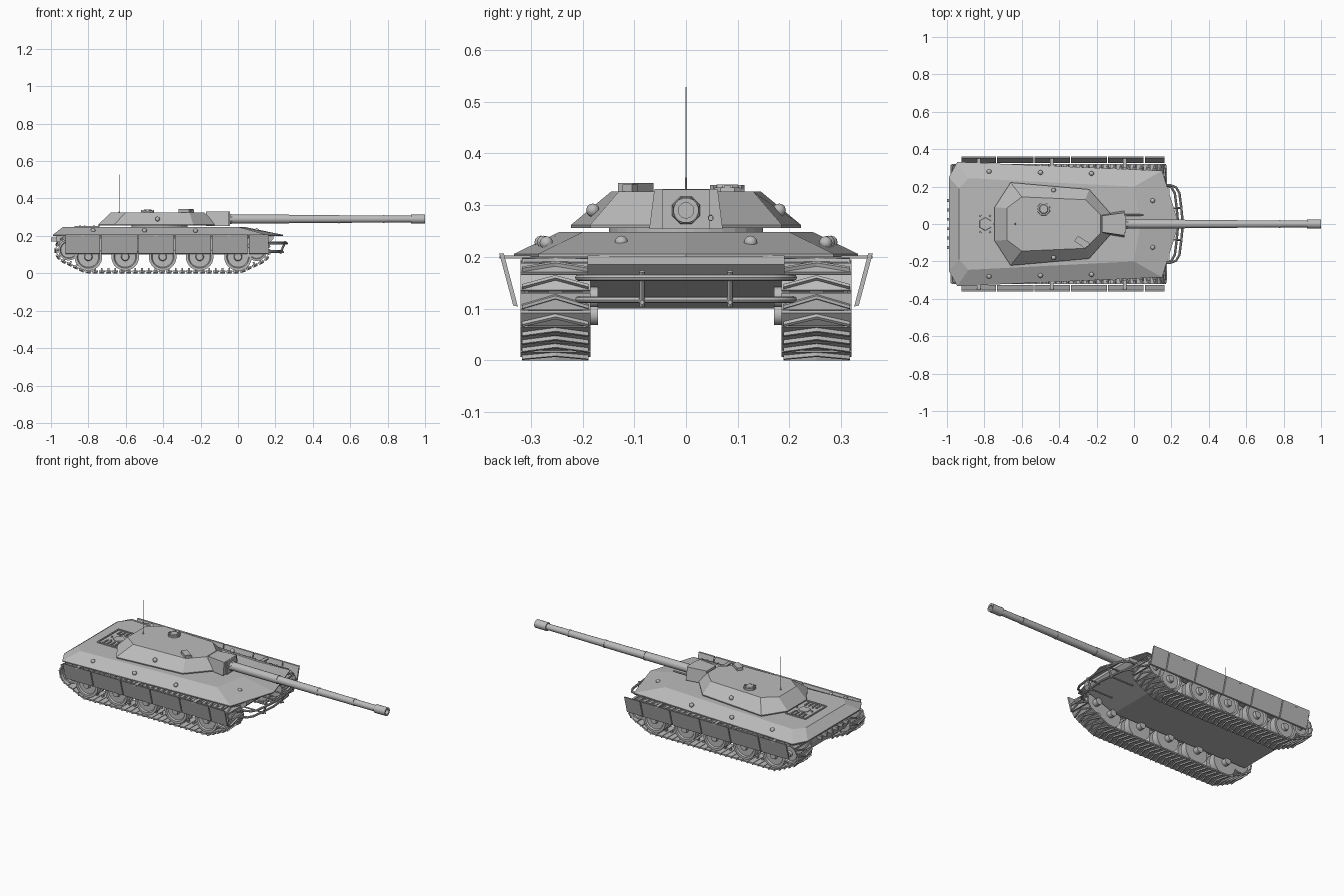
import bpy, bmesh, math
from mathutils import Vector, Matrix, geometry

if "Cube" in bpy.data.objects:
    bpy.data.objects.remove(bpy.data.objects["Cube"])

GREY = bpy.data.materials.new("armour grey")
GREY.diffuse_color = (0.5, 0.5, 0.5, 1)
GREY.use_nodes = True
GREY.node_tree.nodes["Principled BSDF"].inputs["Base Color"].default_value = GREY.diffuse_color


def finish(name, bm, smooth=False):
    bmesh.ops.recalc_face_normals(bm, faces=bm.faces)
    me = bpy.data.meshes.new(name)
    bm.to_mesh(me)
    bm.free()
    me.materials.append(GREY)
    ob = bpy.data.objects.new(name, me)
    bpy.context.collection.objects.link(ob)
    if smooth:
        bpy.ops.object.select_all(action='DESELECT')
        ob.select_set(True)
        bpy.context.view_layer.objects.active = ob
        bpy.ops.object.shade_smooth_by_angle(angle=math.radians(40))
    return ob


def loft(bm, rings):
    """Join equal-length rings of points and cap both ends."""
    vs = [[bm.verts.new(p) for p in r] for r in rings]
    n = len(vs[0])
    for a, b in zip(vs, vs[1:]):
        for i in range(n):
            bm.faces.new((a[i], a[(i + 1) % n], b[(i + 1) % n], b[i]))
    bm.faces.new(vs[0])
    bm.faces.new(vs[-1])


def box(bm, c, s, rot=None):
    m = Matrix.Translation(c) @ (rot or Matrix()) @ Matrix.Diagonal((*s, 1))
    bmesh.ops.create_cube(bm, size=1, matrix=m)


def plan(half, z):
    """Ring from a half outline on +y, mirrored; points on y=0 stay single."""
    pts = half + [(x, -y) for x, y in reversed(half) if y > 0]
    return [(x, y, z) for x, y in pts]


def turned(bm, profile, axis, origin, sides=24):
    """Loft of circles along an axis; profile holds (distance, radius)."""
    q = Vector(axis).to_track_quat('Z', 'Y')
    loft(bm, [[Vector(origin) + q @ Vector((r * math.cos(a), r * math.sin(a), d))
               for a in (2 * math.pi * (k + .5) / sides for k in range(sides))]
              for d, r in profile])


def tube(bm, pts, r, sides=8):
    pts = [Vector(p) for p in pts]
    rings = []
    for i, p in enumerate(pts):
        t = (pts[min(i + 1, len(pts) - 1)] - pts[max(i - 1, 0)]).normalized()
        u = t.orthogonal() if abs(t.z) > .9 else Vector((0, 0, 1))
        u = (u - t * u.dot(t)).normalized()
        w = t.cross(u)
        rings.append([p + r * (u * math.cos(2 * math.pi * k / sides) + w * math.sin(2 * math.pi * k / sides))
                      for k in range(sides)])
    loft(bm, rings)


# Upper hull with sloped sides and split front plate
edge = [(-.99, .25), (-.945, .332), (.15, .285), (.24, 0)]
deck = [(-.935, .19), (-.885, .245), (0, .2), (.035, 0)]
bm = bmesh.new()
loft(bm, [plan(edge, .2), plan(edge, .206), plan(deck, .248)])
finish("upper_hull", bm)

# Lower hull between the tracks
bm = bmesh.new()
prof = [(-.93, .1), (-.02, .1), (.17, .165), (.19, .185), (.19, .203), (-.97, .203), (-.97, .16)]
loft(bm, [[(x, y, z) for x, z in prof] for y in (-.19, .19)])
for i in range(6):
    box(bm, (-.98, -.125 + .05 * i, .18), (.04, .015, .02))
finish("lower_hull", bm)

# Turret
bm = bmesh.new()
base = [(-.745, .09), (-.66, .222), (-.24, .185), (-.12, .05)]
roof = [(-.68, .085), (-.6, .145), (-.26, .13), (-.18, .05)]
loft(bm, [plan(base, .256), plan(base, .262), plan(roof, .326)])
finish("turret", bm)
bm = bmesh.new()
turned(bm, [(0, .15), (.02, .15)], (0, 0, 1), (-.42, 0, .24), 32)
finish("turret_ring", bm)

# Gun mantlet, flared toward the front
bm = bmesh.new()
loft(bm, [[(x, -w, .254), (x, w, .254), (x, w * .86, .331), (x, -w * .86, .331)]
          for x, w in ((-.17, .052), (-.145, .055), (-.05, .071))])
box(bm, (-.048, 0, .292), (.012, .09, .076))
turned(bm, [(0, .03), (.02, .027)], (1, 0, 0), (-.05, 0, .29), 8)
finish("mantlet", bm)

# Stepped barrel with muzzle sleeve and bore
bm = bmesh.new()
turned(bm, [(-.05, .025), (.27, .024), (.27, .0225), (.54, .0215), (.54, .0205), (.78, .0195),
            (.78, .0185), (.925, .018), (.925, .0245), (1, .0245), (1, .015), (.94, .015)],
       (1, 0, 0), (0, 0, .29), 16)
for x, r in ((.27, .0255), (.54, .023), (.78, .021)):
    turned(bm, [(-.004, r), (.004, r)], (1, 0, 0), (x, 0, .29), 16)
finish("barrel", bm, True)
bm = bmesh.new()
turned(bm, [(0, .006), (.11, .005)], (1, 0, 0), (-.06, .048, .275), 8)
finish("side_gun", bm, True)

# Roof fittings
bm = bmesh.new()
turned(bm, [(0, .037), (.014, .035), (.014, .026), (.02, .022)], (0, 0, 1), (-.483, .08, .32), 8)
for k in range(6):
    a = k * math.pi / 3
    box(bm, (-.483 + .031 * math.cos(a), .08 + .031 * math.sin(a), .335), (.008, .012, .008),
        Matrix.Rotation(a, 4, 'Z'))
finish("commander_hatch", bm)
bm = bmesh.new()
turn = Matrix.Rotation(math.radians(-35), 4, 'Z')
box(bm, (-.28, -.097, .328), (.07, .035, .03), turn)
box(bm, (-.25, -.108, .333), (.02, .022, .014), turn)
finish("gun_sight", bm)
bm = bmesh.new()
turned(bm, [(0, .006), (.012, .0015), (.206, .001)], (0, 0, 1), (-.635, 0, .322), 6)
finish("antenna", bm)

# Round lamps on the sloped armour
bm = bmesh.new()
for s in (-1, 1):
    for x, y, z in ((-.775, .28, .228), (-.5, .275, .228), (-.227, .27, .227), (.1, .125, .228), (-.43, .18, .29)):
        bmesh.ops.create_uvsphere(bm, u_segments=10, v_segments=6, radius=.013,
                                  matrix=Matrix.Translation((x, s * y, z)))
finish("lamps", bm, True)

# Engine deck grille
bm = bmesh.new()
for s in (-1, 1):
    box(bm, (-.805, s * .1, .25), (.13, .008, .008))
    for i in range(4):
        box(bm, (-.84 + i * .025, s * .07, .25), (.008, .045, .008))
box(bm, (-.87, 0, .25), (.008, .2, .008))
turned(bm, [(0, .036), (.005, .034)], (0, 0, 1), (-.795, 0, .247), 6)
for k in range(6):
    a = k * math.pi / 3
    turned(bm, [(0, .006), (.008, .005)], (0, 0, 1),
           (-.795 + .05 * math.cos(a), .05 * math.sin(a), .247), 6)
finish("engine_grille", bm)

# Front guard rails and posts
bm = bmesh.new()
half = [(.1, .208), (.19, .208), (.222, .196), (.24, .165), (.25, .085), (.258, 0)]
for z, dx in ((.16, .003), (.117, -.022)):
    tube(bm, [(x + dx, y, z) for x, y in half] + [(x + dx, -y, z) for x, y in half[-2::-1]], .0065)
for y in (-.085, .085):
    tube(bm, [(.226, y, .105), (.254, y, .172)], .006)
    for z in (.112, .165):
        tube(bm, [(.08, y, z), (.245, y, z)], .0045)
finish("front_rails", bm, True)

# Side skirts, six tilted panels each side
bm = bmesh.new()
cuts = [-.925, -.735, -.535, -.34, -.142, .055, .165]
for s in (-1, 1):
    for a, b in zip(cuts, cuts[1:]):
        loft(bm, [[(x, s * .352, .206), (x, s * .361, .207), (x, s * .334, .106), (x, s * .325, .104)]
                  for x in (a + .003, b - .003)])
    for x in (-.83, -.44, -.05):
        box(bm, (x, s * .33, .2), (.02, .06, .006))
finish("side_skirts", bm)

# Road wheels, rear sprocket and front idler
wheels = [(-.8, .088, .074), (-.603, .088, .074), (-.403, .088, .074), (-.205, .088, .074), (0, .088, .074)]
ends = [(-.905, .125, .056), (.1, .122, .056)]
bm = bmesh.new()
for s in (-1, 1):
    for x, z, r in wheels + ends:
        turned(bm, [(.2, r * .8), (.2, r), (.24, r), (.24, r * .6), (.265, r * .6), (.265, r), (.305, r),
                    (.305, r * .82), (.297, r * .75), (.297, r * .3), (.312, r * .25)], (0, s, 0), (x, 0, z))
        turned(bm, [(.17, .02), (.21, .02)], (0, s, 0), (x, 0, z), 12)
finish("wheels", bm, True)

# Track path: hull around the wheel circles, resampled evenly
cloud = [Vector((x + (r + .003) * math.cos(a), z + (r + .003) * math.sin(a)))
         for x, z, r in [wheels[0], wheels[-1]] + [(x, z, .062) for x, z, r in ends]
         for a in (k * math.pi / 24 for k in range(48))]
loop = [cloud[i] for i in geometry.convex_hull_2d(cloud)]
area = sum(a.x * b.y - a.y * b.x for a, b in zip(loop, loop[1:] + loop[:1]))
if area < 0:
    loop.reverse()
lens = [(b - a).length for a, b in zip(loop, loop[1:] + loop[:1])]
COUNT = 68
pitch = sum(lens) / COUNT


def at(d):
    d %= sum(lens)
    for i, l in enumerate(lens):
        if d <= l:
            return loop[i].lerp(loop[(i + 1) % len(loop)], d / l)
        d -= l
    return loop[0]


# Track shoes: plate, chevron grouser and guide tooth
bm = bmesh.new()
for k in range(COUNT):
    p = at(k * pitch)
    t = (at(k * pitch + pitch / 2) - at(k * pitch - pitch / 2)).normalized()
    frame = Matrix(((t.x, 0, t.y, p.x), (0, 1, 0, 0), (t.y, 0, -t.x, p.y), (0, 0, 0, 1)))
    for s in (-1, 1):
        mid = s * .2525
        box(bm, frame @ Vector((0, mid, 0)), (pitch * .9, .135, .008), frame.to_3x3().to_4x4())
        box(bm, frame @ Vector((0, mid, -.009)), (.009, .014, .016), frame.to_3x3().to_4x4())
        for e in (-1, 1):
            loft(bm, [[frame @ Vector((tt + w, mid + e * yy, n))
                       for w, n in ((-.005, .003), (.005, .003), (.003, .011), (-.003, .011))]
                      for tt, yy in ((.009, 0), (-.01, .064))])
finish("tracks", bm)
